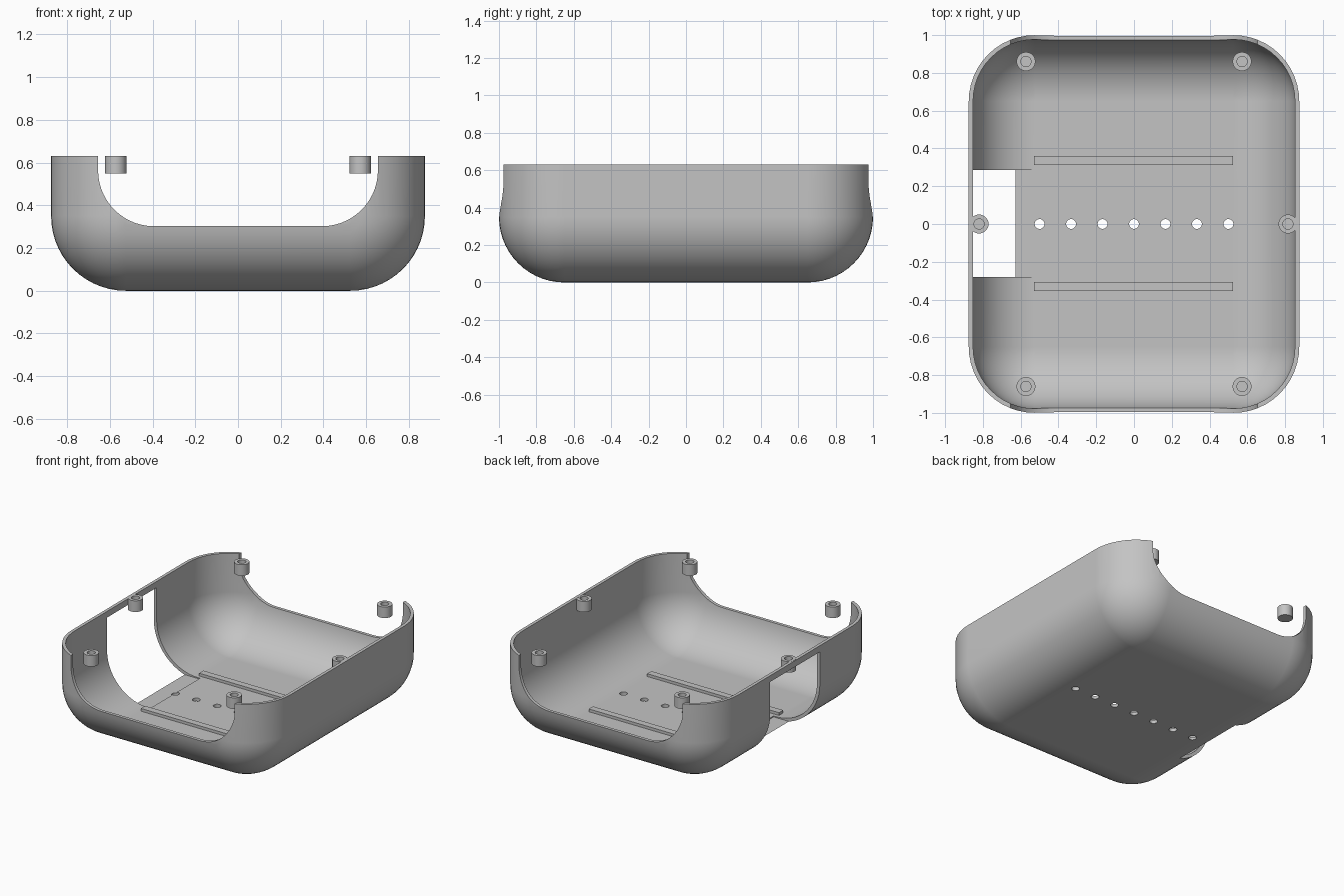
import bpy, bmesh, math
from mathutils import Matrix

cube = bpy.data.objects.get("Cube")
if cube:
    bpy.data.objects.remove(cube, do_unlink=True)

HX, HY, TOP = 0.875, 1.0, 0.63   # half width, half length, rim height
R, WALL = 0.35, 0.023            # fillet radius, wall thickness

grey = bpy.data.materials.new("plain grey")
grey.use_nodes = True
grey.diffuse_color = (0.55, 0.55, 0.55, 1)
grey.node_tree.nodes["Principled BSDF"].inputs["Base Color"].default_value = grey.diffuse_color


def make(name, bm):
    bmesh.ops.recalc_face_normals(bm, faces=bm.faces[:])
    mesh = bpy.data.meshes.new(name)
    bm.to_mesh(mesh)
    bm.free()
    ob = bpy.data.objects.new(name, mesh)
    mesh.materials.append(grey)
    bpy.context.scene.collection.objects.link(ob)
    return ob


def box(name, x0, x1, y0, y1, z0, z1):
    bm = bmesh.new()
    size = Matrix.Diagonal((x1 - x0, y1 - y0, z1 - z0, 1))
    mid = Matrix.Translation(((x0 + x1) / 2, (y0 + y1) / 2, (z0 + z1) / 2))
    bmesh.ops.create_cube(bm, size=1, matrix=mid @ size)
    return make(name, bm)


def smooth(ob):
    bpy.ops.object.select_all(action='DESELECT')
    ob.select_set(True)
    bpy.context.view_layer.objects.active = ob
    bpy.ops.object.shade_smooth_by_angle(angle=math.radians(30))


def cut(ob, cutter):
    mod = ob.modifiers.new("cut", 'BOOLEAN')
    mod.operation, mod.solver, mod.object = 'DIFFERENCE', 'EXACT', cutter
    bpy.context.view_layer.update()
    graph = bpy.context.evaluated_depsgraph_get()
    mesh = bpy.data.meshes.new_from_object(ob.evaluated_get(graph))
    ob.modifiers.clear()
    ob.data = mesh
    bpy.data.objects.remove(cutter, do_unlink=True)


def ring(bm, inset, z, steps=12):
    """Rounded rectangle, inset from the outer wall, at height z."""
    r = R - inset
    verts = []
    for quarter, (sx, sy) in enumerate(((1, 1), (-1, 1), (-1, -1), (1, -1))):
        for i in range(steps + 1):
            a = (quarter + i / steps) * math.pi / 2
            verts.append(bm.verts.new((sx * (HX - R) + r * math.cos(a),
                                       sy * (HY - R) + r * math.sin(a), z)))
    return verts


# Tray: outer skin up to the rim, then the inner skin down to the floor
bm = bmesh.new()
N = 14
angles = [i / N * math.pi / 2 for i in range(N + 1)]
outer = [(R - R * math.sin(a), R - R * math.cos(a)) for a in angles] + [(0, TOP)]
ri = R - WALL
inner = [(R - ri * math.sin(a), R - ri * math.cos(a)) for a in angles] + [(WALL, TOP)]
rings = [ring(bm, *p) for p in outer + inner[::-1]]
for low, high in zip(rings, rings[1:]):
    for i in range(len(low)):
        j = (i + 1) % len(low)
        bm.faces.new((low[i], low[j], high[j], high[i]))
bm.faces.new(rings[0])
bm.faces.new(rings[-1])
bmesh.ops.remove_doubles(bm, verts=bm.verts[:], dist=1e-5)
tray = make("tray_shell", bm)

# Scooped opening through the front and back walls
bm = bmesh.new()
half, floor_z, r = 0.655, 0.302, 0.262
right = [(half - r + r * math.sin(a), floor_z + r - r * math.cos(a)) for a in angles] + [(half, 0.8)]
outline = right + [(-x, z) for x, z in right[::-1]]
face = bm.faces.new([bm.verts.new((x, -1.2, z)) for x, z in outline])
moved = bmesh.ops.extrude_face_region(bm, geom=[face])["geom"]
bmesh.ops.translate(bm, vec=(0, 2.4, 0),
                    verts=[v for v in moved if isinstance(v, bmesh.types.BMVert)])
cut(tray, make("scoop_cutter", bm))

# Side window below the rim, running into the floor
cut(tray, box("window_cutter", -1.1, -0.505, -0.28, 0.287, 0.016, 0.585))

# Row of floor holes
bm = bmesh.new()
for i in range(7):
    bmesh.ops.create_cone(bm, cap_ends=True, segments=24, radius1=0.026, radius2=0.026,
                          depth=0.2, matrix=Matrix.Translation(((i - 3) / 6, 0, 0)))
cut(tray, make("hole_cutter", bm))
smooth(tray)
weighted = tray.modifiers.new("even shading", 'WEIGHTED_NORMAL')
weighted.keep_sharp = True

# Low rails on the floor
for name, y in (("back_rail", 0.337), ("front_rail", -0.33)):
    box(name, -0.53, 0.525, y - 0.024, y + 0.024, WALL - 0.01, WALL + 0.02)


# Screw posts with blind holes
def post(name, x, y, top=TOP):
    profile = ((0, 0.55), (0.05, 0.55), (0.05, top), (0.027, top), (0.027, 0.57), (0, 0.57))
    bm = bmesh.new()
    verts = [bm.verts.new((px, 0, z)) for px, z in profile]
    edges = [bm.edges.new(pair) for pair in zip(verts, verts[1:])]
    bmesh.ops.spin(bm, geom=verts + edges, cent=(0, 0, 0), axis=(0, 0, 1),
                   angle=math.tau, steps=32)
    bmesh.ops.remove_doubles(bm, verts=bm.verts[:], dist=1e-5)
    ob = make(name, bm)
    ob.location = (x, y, 0)
    smooth(ob)


for side, sx in (("left", 1), ("right", -1)):
    for end, sy in (("front", -1), ("back", 1)):
        post(f"{end}_{side}_post", sx * 0.572, sy * 0.86)
post("left_side_post", 0.815, 0, TOP - 0.002)
post("right_side_post", -0.82, 0, TOP + 0.001)
